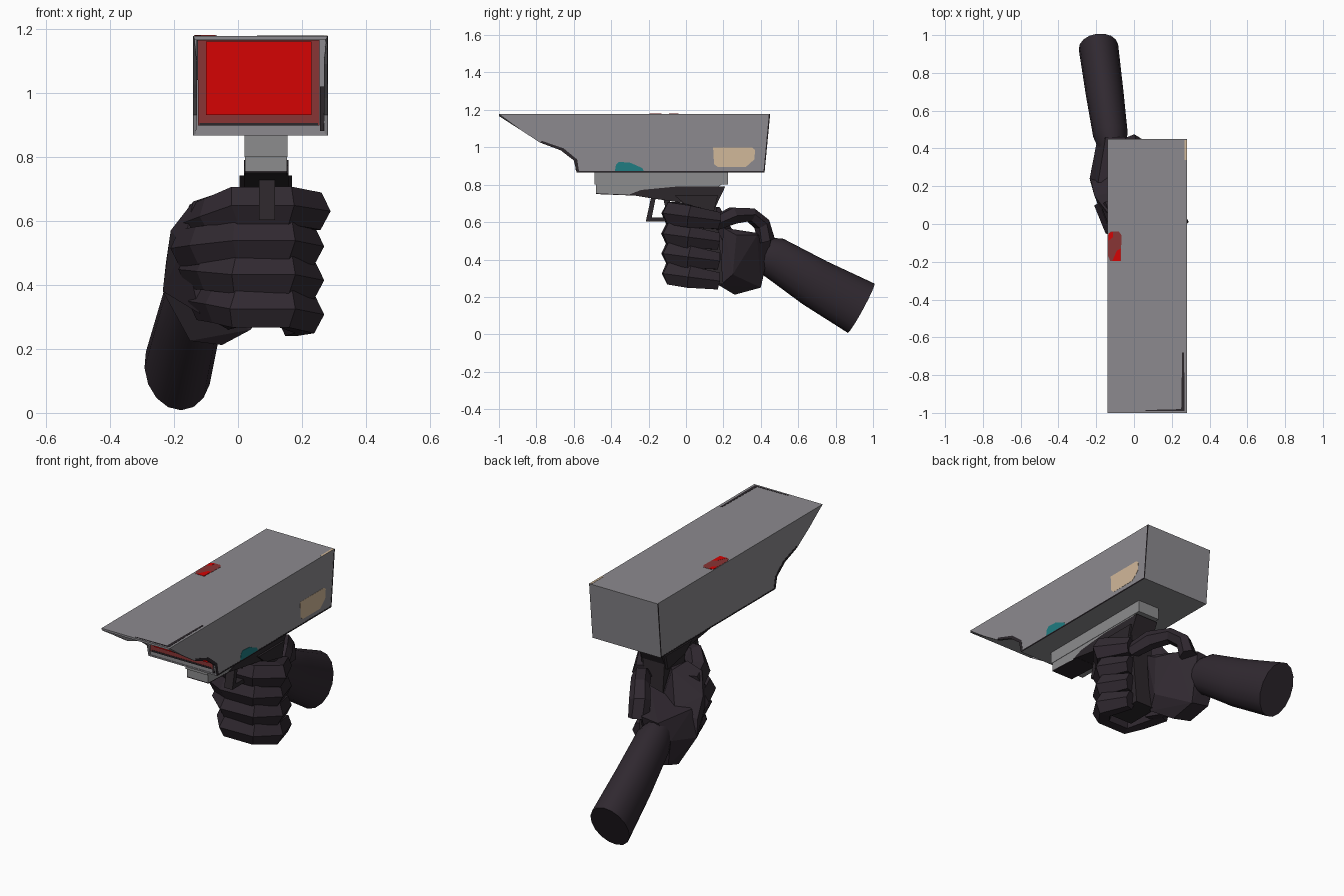
import bpy, bmesh, math
from mathutils import Vector


def material(name, rgb):
    m = bpy.data.materials.new(name)
    m.diffuse_color = (*rgb, 1)
    return m


GREY = material("housing grey", (0.262, 0.255, 0.272))
RAIL = material("rail grey", (0.262, 0.262, 0.268))
DARK = material("dark glove", (0.030, 0.022, 0.030))
BLACK = material("gun black", (0.025, 0.020, 0.024))
RED = material("screen red", (0.66, 0.001, 0.001))
DULL = material("dull red", (0.25, 0.035, 0.035))
TEAL = material("teal", (0.014, 0.20, 0.22))
BEIGE = material("beige", (0.64, 0.48, 0.32))


def finish(name, bm, mat):
    bmesh.ops.recalc_face_normals(bm, faces=bm.faces)
    me = bpy.data.meshes.new(name)
    bm.to_mesh(me)
    bm.free()
    me.materials.append(mat)
    ob = bpy.data.objects.new(name, me)
    bpy.context.collection.objects.link(ob)
    return ob


def prism(name, pts, axis, lo, hi, mat):
    """Extrude a 2D outline along x (pts are y,z), y (x,z) or z (x,y)."""
    def put(p, h):
        c = list(p)
        c.insert("xyz".index(axis), h)
        return c
    bm = bmesh.new()
    a = [bm.verts.new(put(p, lo)) for p in pts]
    b = [bm.verts.new(put(p, hi)) for p in pts]
    n = len(pts)
    bm.faces.new(a)
    bm.faces.new(b)
    for i in range(n):
        bm.faces.new((a[i], a[(i + 1) % n], b[(i + 1) % n], b[i]))
    return finish(name, bm, mat)


def rect(u0, u1, v0, v1):
    return [(u0, v0), (u1, v0), (u1, v1), (u0, v1)]


def hull(name, pts, mat):
    bm = bmesh.new()
    for p in pts:
        bm.verts.new(p)
    res = bmesh.ops.convex_hull(bm, input=bm.verts)
    bmesh.ops.delete(bm, geom=[v for v in res["geom_interior"]
                               if isinstance(v, bmesh.types.BMVert)], context="VERTS")
    return finish(name, bm, mat)


def tube(name, path, radii, sides, mat, smooth=False):
    """Oval tube along a path; radii are (sideways, upward) for each point."""
    path = [Vector(p) for p in path]
    bm = bmesh.new()
    rings = []
    for i, p in enumerate(path):
        t = Vector()
        if i:
            t += (p - path[i - 1]).normalized()
        if i < len(path) - 1:
            t += (path[i + 1] - p).normalized()
        t.normalize()
        side = t.cross(Vector((0, 0, 1))).normalized()
        up = side.cross(t)
        rs, ru = radii[i]
        rings.append([bm.verts.new(p + side * rs * math.cos(math.tau * k / sides)
                                   + up * ru * math.sin(math.tau * k / sides))
                      for k in range(sides)])
    for a, b in zip(rings, rings[1:]):
        for k in range(sides):
            j = (k + 1) % sides
            bm.faces.new((a[k], a[j], b[j], b[k]))
    bm.faces.new(rings[0])
    bm.faces.new(rings[-1])
    ob = finish(name, bm, mat)
    if smooth:
        for f in ob.data.polygons:
            f.use_smooth = len(f.vertices) == 4
    return ob


# Housing: open-fronted shell with an overhanging visor
X0, X1 = -0.14, 0.28
outline = [(-1.0, 1.178), (0.45, 1.178), (0.42, 0.866), (-0.585, 0.866),
           (-0.60, 0.93), (-0.67, 0.984), (-0.78, 1.025), (-0.88, 1.09)]
bm = bmesh.new()
left = [bm.verts.new((X0, *p)) for p in outline]
right = [bm.verts.new((X1, *p)) for p in outline]
bm.faces.new(left)
bm.faces.new(right)
for i in range(3):
    bm.faces.new((left[i], left[i + 1], right[i + 1], right[i]))
housing = finish("housing", bm, GREY)
mod = housing.modifiers.new("wall", "SOLIDIFY")
mod.thickness = 0.012
mod.offset = -1

# Worn dark trim along the side edges, visor curve and top
for side, x in (("left", X0), ("right", X1)):
    prism("edge_trim_" + side, [(0.42, 0.866), (0.42, 0.873), (-0.572, 0.873), (-0.582, 0.935),
                                (-0.655, 0.995), (-0.77, 1.034), (-0.78, 1.025), (-0.67, 0.984),
                                (-0.60, 0.93), (-0.585, 0.866)], "x", x - 0.001, x + 0.001, BLACK)
    prism("back_trim_" + side, [(0.42, 0.866), (0.45, 1.178), (0.443, 1.178), (0.414, 0.866)],
          "x", x - 0.001, x + 0.001, BLACK)
prism("top_trim", [(0.06, -0.985), (0.25, -0.98), (0.255, -0.68), (0.265, -0.68),
                   (0.268, -0.99), (0.06, -0.99)], "z", 1.177, 1.179, BLACK)
prism("top_beige", rect(0.268, 0.28, 0.34, 0.445), "z", 1.177, 1.179, BEIGE)

# Recessed screen with worn dark corners on its surround
prism("screen_backing", rect(X0 + 0.006, X1 - 0.006, 0.872, 1.172), "y", -0.582, -0.565, GREY)
prism("screen_frame", rect(-0.125, 0.255, 0.897, 1.165), "y", -0.588, -0.582, DULL)
prism("screen", rect(-0.10, 0.23, 0.93, 1.16), "y", -0.594, -0.588, RED)
for name, r in (("right", (0.256, 0.268, 0.88, 1.02)), ("left", (-0.13, -0.125, 1.04, 1.165)),
                ("bottom", (-0.12, 0.25, 0.897, 0.906))):
    prism("surround_wear_" + name, rect(*r), "y", -0.590, -0.581, BLACK)

# Painted patches on the side and top
prism("teal_patch", [(-0.38, 0.873), (-0.225, 0.873), (-0.235, 0.89), (-0.30, 0.918),
                     (-0.36, 0.922), (-0.375, 0.905)], "x", X1 - 0.002, X1 + 0.001, TEAL)
prism("beige_patch", [(0.15, 0.91), (0.17, 0.895), (0.32, 0.895), (0.365, 0.935),
                      (0.37, 0.985), (0.355, 0.998), (0.145, 0.998)],
      "x", X1 - 0.002, X1 + 0.001, BEIGE)
prism("top_patch", [(-0.137, -0.17), (-0.125, -0.197), (-0.07, -0.197), (-0.066, -0.06),
                    (-0.08, -0.04), (-0.125, -0.04), (-0.137, -0.06)],
      "z", 1.176, 1.179, DULL)
prism("top_patch_bright_front", [(-0.115, -0.196), (-0.072, -0.196), (-0.07, -0.13),
                                 (-0.09, -0.14)], "z", 1.177, 1.180, RED)
prism("top_patch_bright_back", [(-0.136, -0.09), (-0.112, -0.07), (-0.112, -0.041),
                                (-0.136, -0.05)], "z", 1.177, 1.180, RED)

# Mounting rail, barrel and gun frame
prism("mounting_rail", rect(-0.49, 0.225, 0.80, 0.87), "x", 0.02, 0.155, RAIL)
prism("barrel", [(-0.48, 0.80), (-0.48, 0.755), (-0.28, 0.745), (0.10, 0.74), (0.19, 0.80)],
      "x", 0.022, 0.153, RAIL)
prism("barrel_underside", [(-0.48, 0.756), (-0.28, 0.747), (-0.28, 0.742), (-0.48, 0.75)],
      "x", 0.022, 0.153, BLACK)
prism("gun_frame", [(-0.305, 0.747), (-0.24, 0.772), (-0.05, 0.79), (0.21, 0.79), (0.15, 0.665),
                    (0.0, 0.70), (-0.20, 0.73)], "x", 0.018, 0.157, BLACK)
prism("frame_base", [(-0.06, 0.742), (0.17, 0.742), (0.15, 0.66), (0.0, 0.69)],
      "x", 0.005, 0.168, BLACK)
prism("trigger_guard", [(-0.185, 0.74), (-0.215, 0.603), (-0.08, 0.603), (-0.08, 0.625),
                        (-0.183, 0.625), (-0.16, 0.74)], "x", 0.065, 0.115, BLACK)
prism("trigger", [(-0.12, 0.72), (-0.10, 0.63), (-0.085, 0.63), (-0.085, 0.72)],
      "x", 0.075, 0.105, BLACK)
prism("grip", [(-0.02, 0.72), (0.16, 0.70), (0.20, 0.27), (0.0, 0.27)], "x", 0.02, 0.15, BLACK)

# Fingers wrapped round the grip: height, extra reach, knuckle position and drop
for name, z, reach, knuckle, drop in (("index_finger", 0.648, 0.02, -0.07, 0.035),
                                      ("middle_finger", 0.538, 0.0, -0.105, 0.015),
                                      ("ring_finger", 0.432, 0.0, -0.08, -0.01),
                                      ("little_finger", 0.325, 0.0, -0.05, -0.015)):
    path = [(knuckle - 0.05, 0.12, z - drop * 1.6), (knuckle, -0.01, z - drop),
            (0.0, -0.075, z), (0.15, -0.07, z), (0.21 + reach, 0.02, z - 0.018),
            (0.165, 0.17, z - 0.04)]
    tube(name, path, [(0.06, 0.068)] * 5 + [(0.04, 0.052)], 6, DARK)

# Palm: knuckle block and heel block
hull("knuckles", [(-0.14, 0.06, 0.66), (-0.05, 0.06, 0.69), (-0.04, 0.18, 0.68),
                  (-0.21, 0.15, 0.57), (-0.225, 0.22, 0.47), (-0.235, 0.24, 0.38),
                  (-0.17, 0.05, 0.52), (-0.12, 0.05, 0.31), (-0.03, 0.20, 0.26),
                  (0.01, 0.12, 0.66), (0.02, 0.22, 0.45), (0.01, 0.10, 0.27),
                  (-0.12, 0.27, 0.52)], DARK)
hull("palm_heel", [(-0.235, 0.24, 0.38), (-0.19, 0.22, 0.52), (-0.15, 0.28, 0.225),
                   (-0.05, 0.26, 0.212), (0.04, 0.18, 0.26), (0.08, 0.20, 0.57),
                   (0.08, 0.27, 0.53), (0.03, 0.38, 0.53), (-0.05, 0.46, 0.53),
                   (-0.15, 0.46, 0.52), (-0.20, 0.42, 0.42), (-0.17, 0.40, 0.27),
                   (-0.06, 0.40, 0.25), (0.07, 0.25, 0.32)], DARK)

# Thumb arching over to the grip
tube("thumb", [(-0.01, 0.43, 0.50), (0.0, 0.405, 0.59), (0.04, 0.345, 0.64),
               (0.10, 0.25, 0.635), (0.15, 0.15, 0.59)],
     [(0.055, 0.045), (0.055, 0.042), (0.05, 0.04), (0.05, 0.05), (0.04, 0.04)], 6, DARK)

# Forearm
tube("forearm", [(-0.11, 0.39, 0.435), (-0.125, 0.475, 0.408), (-0.155, 0.69, 0.275),
                 (-0.188, 0.936, 0.140)],
     [(0.07, 0.09), (0.092, 0.113), (0.10, 0.132), (0.105, 0.15)], 16, DARK, smooth=True)
